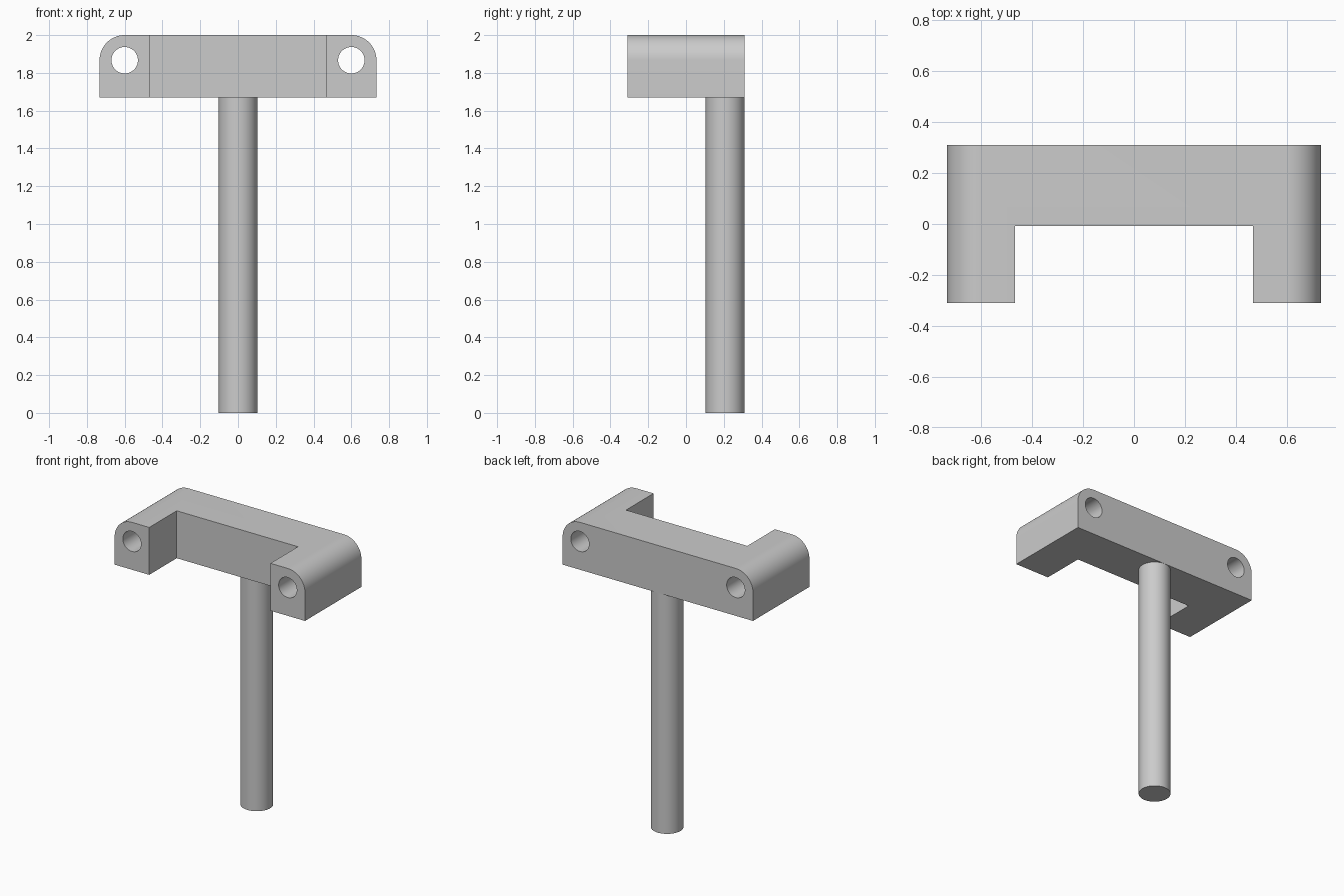
import bpy
import bmesh
from math import pi, sin, cos, radians
from mathutils import Matrix

if "Cube" in bpy.data.objects:
    bpy.data.objects.remove(bpy.data.objects["Cube"], do_unlink=True)

HALF_W, HALF_D = 0.733, 0.31        # bracket half width and half depth
BOTTOM, TOP = 1.67, 2.0             # bracket heights
CORNER, HOLE_R = 0.133, 0.07        # corner rounding and hole radius
POST_R = 0.103

grey = bpy.data.materials.new("plain grey")
grey.use_nodes = True
colour = (0.6, 0.6, 0.6, 1)
grey.diffuse_color = colour
grey.node_tree.nodes["Principled BSDF"].inputs["Base Color"].default_value = colour


def add_object(name, bm):
    bmesh.ops.recalc_face_normals(bm, faces=bm.faces)
    mesh = bpy.data.meshes.new(name)
    bm.to_mesh(mesh)
    bm.free()
    mesh.materials.append(grey)
    obj = bpy.data.objects.new(name, mesh)
    bpy.context.collection.objects.link(obj)
    return obj


def cylinder(name, radius, length, matrix):
    bm = bmesh.new()
    bmesh.ops.create_cone(bm, cap_ends=True, segments=64, radius1=radius,
                          radius2=radius, depth=length, matrix=matrix)
    return add_object(name, bm)


def activate(obj):
    bpy.ops.object.select_all(action="DESELECT")
    obj.select_set(True)
    bpy.context.view_layer.objects.active = obj


def cut(obj, cutter):
    cutter.hide_render = True
    mod = obj.modifiers.new("cut", "BOOLEAN")
    mod.operation, mod.solver, mod.object = "DIFFERENCE", "EXACT", cutter
    activate(obj)
    bpy.ops.object.modifier_apply(modifier=mod.name)
    bpy.data.objects.remove(cutter, do_unlink=True)


# Bracket: round-shouldered profile extruded front to back
outline = [(-HALF_W, BOTTOM), (HALF_W, BOTTOM)]
for side, start in ((1, 0), (-1, pi / 2)):
    for i in range(17):
        a = start + i * pi / 32
        outline.append((side * (HALF_W - CORNER) + CORNER * cos(a),
                        TOP - CORNER + CORNER * sin(a)))
bm = bmesh.new()
face = bm.faces.new([bm.verts.new((x, -HALF_D, z)) for x, z in outline])
extruded = bmesh.ops.extrude_face_region(bm, geom=[face], use_keep_orig=True)
bmesh.ops.translate(bm, vec=(0, 2 * HALF_D, 0),
                    verts=[v for v in extruded["geom"] if isinstance(v, bmesh.types.BMVert)])
bracket = add_object("bracket", bm)

# Front notch that leaves an arm on each side
bm = bmesh.new()
bmesh.ops.create_cube(bm, size=1, matrix=Matrix.Translation((0, -0.507, 1.85))
                      @ Matrix.Diagonal((0.934, 1, 1, 1)))
cut(bracket, add_object("notch_cutter", bm))

# Holes running through both arms
for side in (-1, 1):
    place = Matrix.Translation((side * (HALF_W - CORNER), 0, TOP - CORNER))
    cut(bracket, cylinder("hole_cutter", HOLE_R, 1, place @ Matrix.Rotation(pi / 2, 4, "X")))

# Post flush with the back of the bracket
post = cylinder("post", POST_R, BOTTOM,
                Matrix.Translation((0, HALF_D - POST_R, BOTTOM / 2)))

for obj in (bracket, post):
    activate(obj)
    bpy.ops.object.shade_smooth_by_angle(angle=radians(30))
